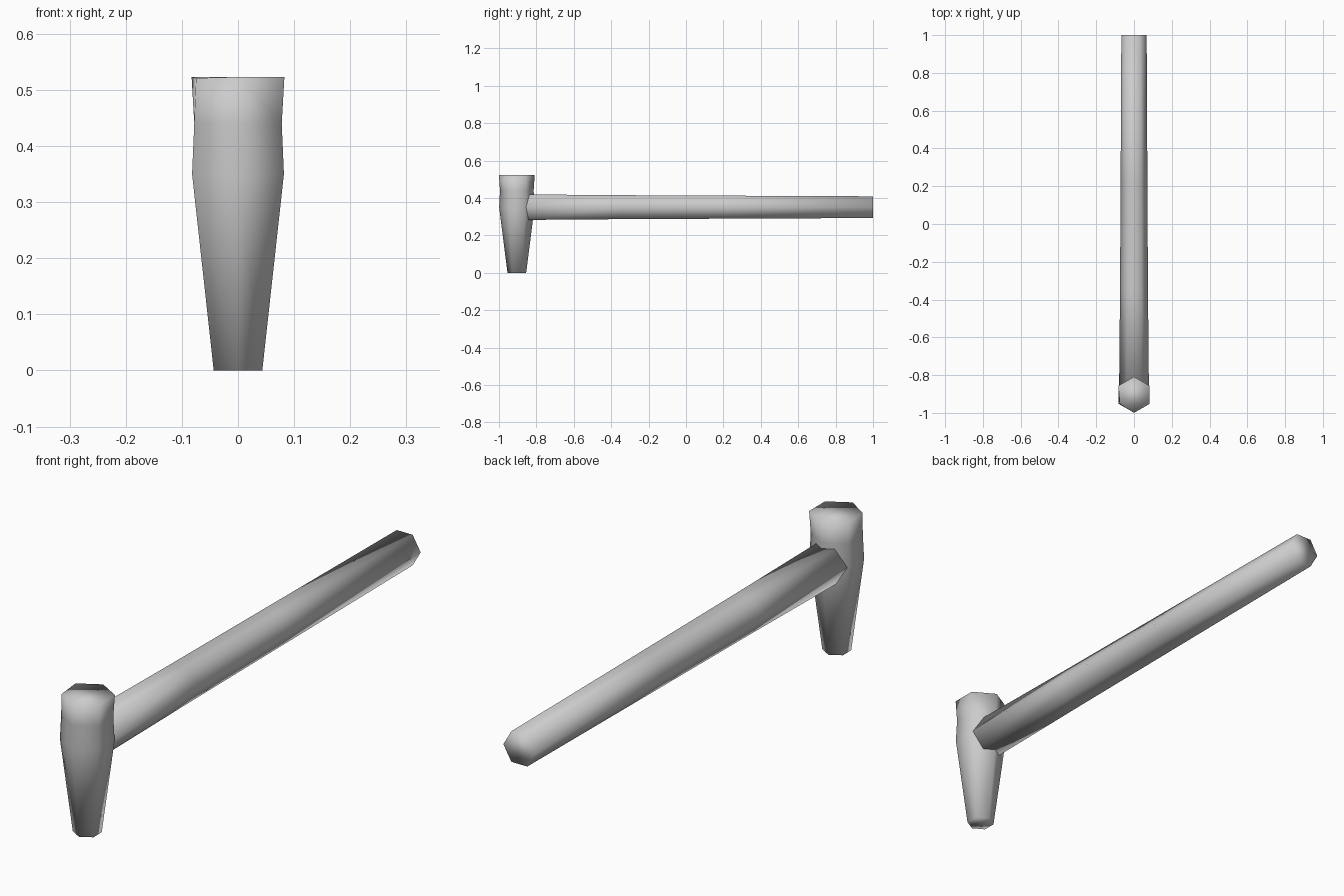
import bpy, bmesh
from math import cos, sin, pi
from mathutils import Vector

if "Cube" in bpy.data.objects:
    bpy.data.objects.remove(bpy.data.objects["Cube"])


def hex_loft(name, sections, place, nudge=None):
    """Six-sided loft through (position, radius) sections, capped at both ends."""
    bm = bmesh.new()
    rings = [[bm.verts.new(place(p, r, i * pi / 3)) for i in range(6)]
             for p, r in sections]
    for a, b in zip(rings, rings[1:]):
        for i in range(6):
            j = (i + 1) % 6
            bm.faces.new((a[i], a[j], b[j], b[i]))
    bm.faces.new(rings[0])
    bm.faces.new(rings[-1])
    if nudge:
        nudge(rings)
    bmesh.ops.recalc_face_normals(bm, faces=bm.faces)
    for f in bm.faces:
        f.smooth = True
    mesh = bpy.data.meshes.new(name)
    bm.to_mesh(mesh)
    bm.free()
    ob = bpy.data.objects.new(name, mesh)
    bpy.context.collection.objects.link(ob)
    return ob


# Head: upright tapered block with a slight waist below the striking face
def chip(rings):
    # worn front-left corner of the striking face
    v = min(rings[-1], key=lambda v: v.co.x + v.co.y)
    v.co += Vector((0.008, 0.0, -0.002))


hex_loft("hammer_head",
         [(0.0, 0.05), (0.35, 0.0945), (0.44, 0.09), (0.523, 0.0955)],
         lambda z, r, a: (r * sin(a), -0.9045 + r * cos(a), z),
         chip)

# Handle: long tapered shaft rooted inside the head
hex_loft("handle",
         [(-0.89, 0.079), (-0.35, 0.074), (0.22, 0.071), (1.0, 0.067)],
         lambda y, r, a: (r * cos(a), y, 0.351 + r * sin(a)))
